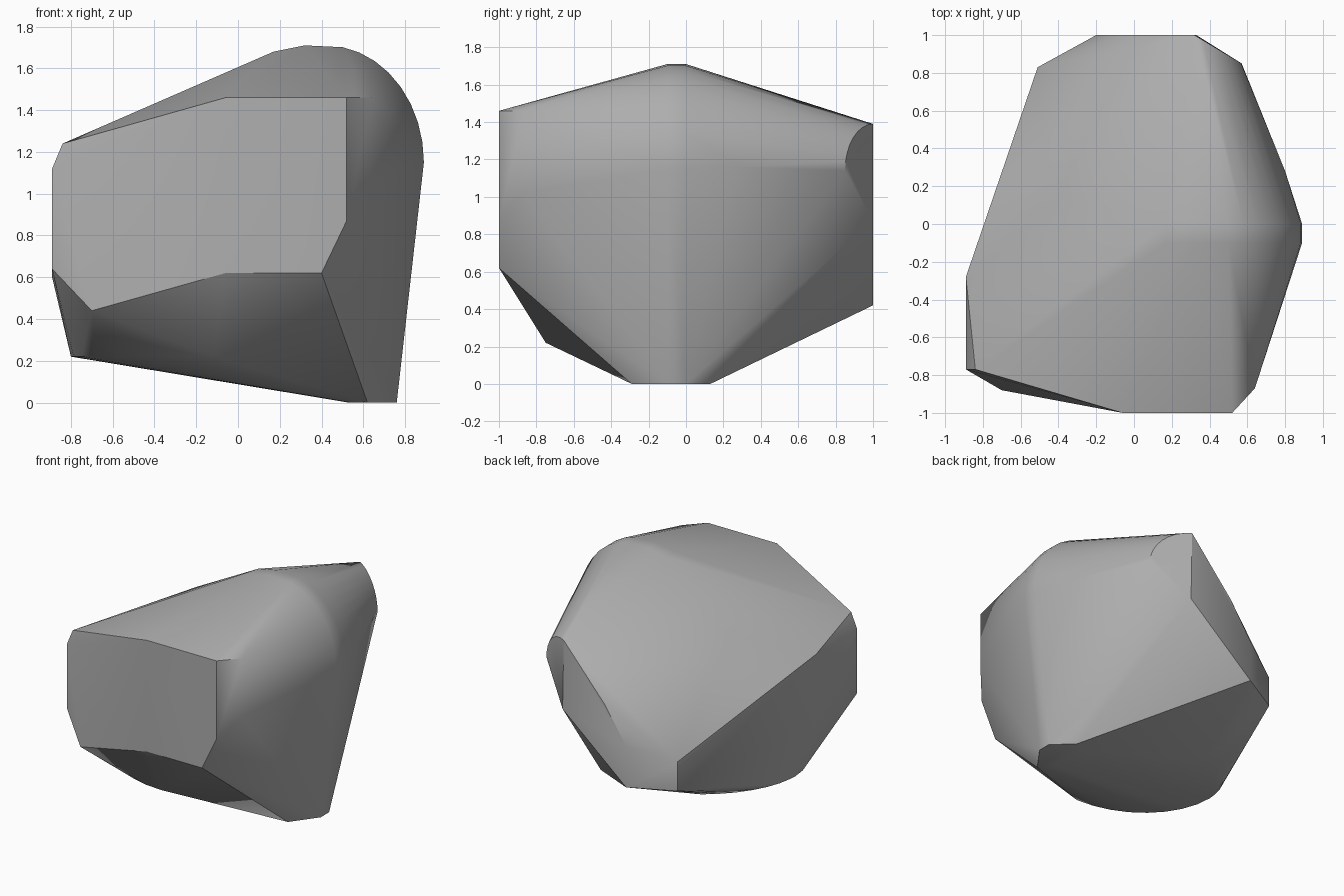
import bpy
import bmesh
from math import cos, sin, radians

cube = bpy.data.objects.get("Cube")
if cube:
    bpy.data.objects.remove(cube, do_unlink=True)


def make_material(name, color):
    mat = bpy.data.materials.new(name)
    mat.use_nodes = True
    mat.diffuse_color = color
    mat.node_tree.nodes["Principled BSDF"].inputs["Base Color"].default_value = color
    return mat


def arc(center, radii, start, end, steps):
    """Points along an elliptical arc, angles in degrees."""
    points = []
    for i in range(steps + 1):
        angle = radians(start + (end - start) * i / steps)
        points.append((center[0] + radii[0] * cos(angle), center[1] + radii[1] * sin(angle)))
    return points


def upright(x, y, *heights):
    """Corners stacked above each other on one vertical edge."""
    return [(x, y, z) for z in heights]


def build_hull(name, points, material, sharp_angle):
    bm = bmesh.new()
    for point in points:
        bm.verts.new(point)
    hull = bmesh.ops.convex_hull(bm, input=bm.verts[:])
    loose = {v for v in hull["geom_interior"] + hull["geom_unused"]
             if isinstance(v, bmesh.types.BMVert)}
    bmesh.ops.delete(bm, geom=list(loose), context="VERTS")
    bmesh.ops.recalc_face_normals(bm, faces=bm.faces[:])
    mesh = bpy.data.meshes.new(name)
    bm.to_mesh(mesh)
    bm.free()
    mesh.materials.append(material)
    obj = bpy.data.objects.new(name, mesh)
    bpy.context.collection.objects.link(obj)
    bpy.ops.object.select_all(action="DESELECT")
    obj.select_set(True)
    bpy.context.view_layer.objects.active = obj
    bpy.ops.object.shade_smooth_by_angle(angle=radians(sharp_angle))
    return obj


# Flat front facet and the narrow chamfer beside it
front = upright(-0.06, -1, 0.62, 1.46) + upright(0.52, -1, 0.87, 1.46)
front += upright(0.40, -1, 0.62) + upright(0.64, -0.87, 1.02, 1.46)
front += upright(-0.70, -0.88, 0.44)

# Steep left flank
flank = upright(-0.84, -0.77, 1.24) + upright(-0.89, -0.77, 0.64, 1.12)
flank += upright(-0.89, -0.28, 0.60, 1.12) + upright(-0.45, 0.15, 1.32)

# Rounded crest swept over a short depth
crest = [(x, y, z) for y in (-0.1, 0) for x, z in arc((0.42, 1.15), (0.47, 0.56), 0, 80, 8)]
crest += [(x, y, z) for y in (-0.1, 0) for x, z in ((0.32, 1.71), (0.17, 1.68))]
crest += upright(0.80, 0.28, 1.16)

# Flat back facet, its left chamfer and its rounded right shoulder
back = upright(0.33, 1, 0.87) + upright(-0.02, 1, 1.0) + upright(-0.2, 1, 0.42, 0.73)
back += upright(-0.51, 0.83, 0.41, 0.63)
back += [(x, 1 - 0.6 * (x - 0.32), z) for x, z in arc((0.32, 1.14), (0.25, 0.25), 0, 90, 8)]

# Rounded belly, level in front and sloping behind
belly = [(x, y, 0.22) for x, y in arc((-0.12, -0.15), (0.68, 0.6), 180, 270, 8)]
belly += [(x, y, 0.09 - 0.165 * x) for x, y in arc((-0.12, -0.15), (0.68, 0.5), 110, 175, 6)]

# Small foot facet resting on the ground
foot = [(x, y, 0) for x, y in ((0.53, 0.1), (0.62, 0.13), (0.76, 0), (0.76, -0.1), (0.62, -0.29), (0.54, -0.2))]

stone = make_material("stone grey", (0.42, 0.42, 0.42, 1))
build_hull("boulder", front + flank + crest + back + belly + foot, stone, 30)
